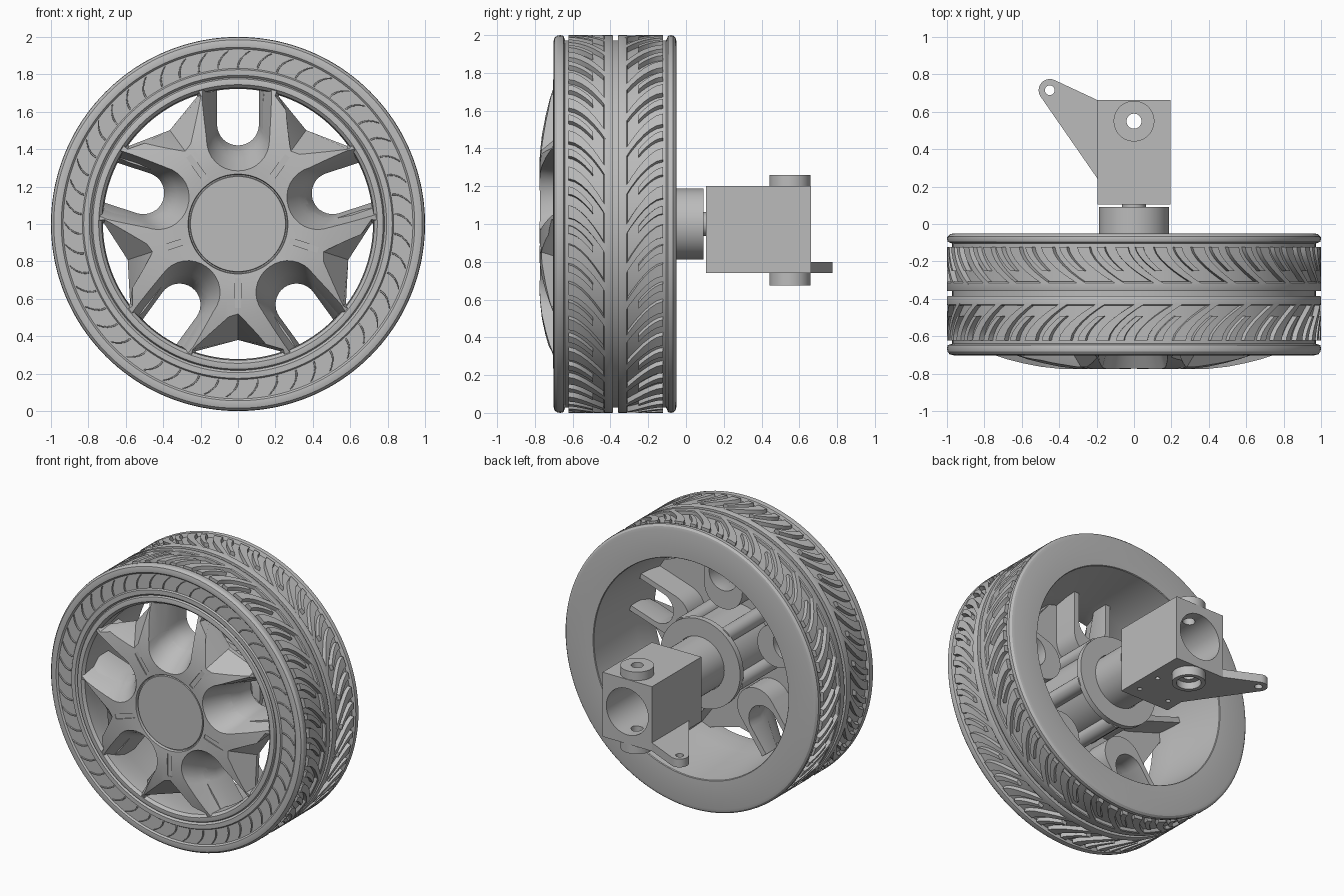
import bpy, bmesh
from math import sin, cos, pi, tau

cube = bpy.data.objects.get("Cube")
if cube:
    bpy.data.objects.remove(cube, do_unlink=True)

grey = bpy.data.materials.new("plain_grey")
grey.use_nodes = True
GREY = (0.5, 0.5, 0.5, 1)
grey.diffuse_color = GREY
grey.node_tree.nodes["Principled BSDF"].inputs["Base Color"].default_value = GREY


def polar(r, a, y, t=0.0):
    """Point on the wheel: radius r at clockwise angle a, shifted t sideways."""
    return (r * sin(a) + t * cos(a), y, 1 + r * cos(a) - t * sin(a))


def loft(bm, loops, wrap=False):
    """Skin a row of equal loops, either closed round or capped."""
    rows = [[bm.verts.new(p) for p in loop] for loop in loops]
    pairs = list(zip(rows, rows[1:])) + ([(rows[-1], rows[0])] if wrap else [])
    for a, b in pairs:
        for i in range(len(a)):
            j = (i + 1) % len(a)
            bm.faces.new((a[i], a[j], b[j], b[i]))
    if not wrap:
        bm.faces.new(rows[0])
        bm.faces.new(rows[-1][::-1])


def finish(name, bm):
    bmesh.ops.remove_doubles(bm, verts=bm.verts[:], dist=1e-5)
    bmesh.ops.recalc_face_normals(bm, faces=bm.faces[:])
    mesh = bpy.data.meshes.new(name)
    bm.to_mesh(mesh)
    bm.free()
    mesh.materials.append(grey)
    ob = bpy.data.objects.new(name, mesh)
    bpy.context.collection.objects.link(ob)
    return ob


def solid(name, parts):
    bm = bmesh.new()
    for loops in parts:
        loft(bm, loops)
    return finish(name, bm)


def revolve(name, profile, n=128):
    """Closed ring turned about the wheel axis from (radius, y) points."""
    bm = bmesh.new()
    loft(bm, [[polar(r, tau * i / n, y) for r, y in profile] for i in range(n)], True)
    return finish(name, bm)


def rod(axis, u, v, r, lo, hi, n=40):
    """Cylinder loops along y (centre x, z) or along z (centre x, y)."""
    loops = []
    for h in (lo, hi):
        ring = [(u + r * cos(tau * i / n), v + r * sin(tau * i / n)) for i in range(n)]
        loops.append([(p, h, q) if axis == "y" else (p, q, h) for p, q in ring])
    return loops


def block(x, y, z):
    return [[(a, b, h) for a, b in ((x[0], y[0]), (x[1], y[0]), (x[1], y[1]), (x[0], y[1]))]
            for h in z]


def cut(ob, cutters):
    for c in cutters:
        mod = ob.modifiers.new("cut", "BOOLEAN")
        mod.operation, mod.solver, mod.object = "DIFFERENCE", "EXACT", c
        c.hide_render = True
    bpy.context.view_layer.update()
    deps = bpy.context.evaluated_depsgraph_get()
    mesh = bpy.data.meshes.new_from_object(ob.evaluated_get(deps))
    ob.modifiers.clear()
    ob.data = mesh


# Tyre carcass with rounded shoulders and a recessed sidewall band
revolve("tyre_carcass", [
    (.78, -.055), (.965, -.05), (.985, -.055), (.998, -.068), (1, -.08), (.996, -.095),
    (.972, -.105), (.972, -.64), (.996, -.648), (1, -.665), (.997, -.683), (.985, -.697),
    (.965, -.702), (.945, -.70), (.935, -.69), (.832, -.69), (.825, -.70), (.795, -.70),
    (.78, -.685)])

# Tread: two ribs beside the middle groove, with curved fingers sweeping outward
MIDDLE = -.3725
fingers = []
for side in (-1, 1):
    def tread_y(w):
        return MIDDLE + side * w

    ribs = [(.95, .013), (.998, .013), (1, .017), (1, .058), (.995, .064), (.95, .064)]
    revolve("front_tread_rib" if side < 0 else "rear_tread_rib",
            [(r, tread_y(w)) for r, w in ribs])
    pitches = 30
    step = tau / pitches
    for k in range(pitches):
        for start, width, inner in ((0, .36, .05), (.52, .24, .12)):
            loops = []
            for i in range(7):
                w = inner + (.25 - inner) * i / 6
                v = min(1, max(0, (w - .05) / .2))
                a = (k + start + (.5 if side > 0 else 0)) * step + .22 * (1 - v) ** 1.6
                b = a + width * step * (.75 + .25 * v)
                loops.append([polar(r, ang, tread_y(w))
                              for r, ang in ((.96, a), (1, a + .004), (1, b - .004), (.96, b))])
            fingers.append(loops)
solid("tread_fingers", fingers)

# Curved sidewall ribs
ribs = []
for k in range(50):
    loops = []
    for i in range(6):
        f = i / 5
        r, a = .838 + .09 * f, tau * k / 50 + .07 * f * f
        loops.append([polar(r, a + s, y) for s, y in
                      ((-.007, -.68), (-.004, -.699), (.004, -.699), (.007, -.68))])
    ribs.append(loops)
solid("sidewall_ribs", ribs)

# Rim barrel
revolve("rim_barrel", [
    (.785, -.685), (.776, -.70), (.765, -.703), (.745, -.703), (.728, -.685), (.722, -.60),
    (.74, -.5), (.768, -.06), (.772, -.055), (.79, -.055), (.79, -.6)])

# Domed wheel face, opened by five funnels and five V-shaped windows
face = revolve("wheel_face", [
    (0, -.764), (.254, -.764), (.257, -.752), (.263, -.752), (.267, -.771), (.33, -.775),
    (.4, -.774), (.5, -.763), (.6, -.743), (.68, -.723), (.74, -.703), (.74, -.6), (0, -.6)])


def u_loop(a, bottom, half, top_half, y, top=.95, n=16):
    pts = [polar(top, a, y, -top_half)]
    for i in range(n + 1):
        g = pi * i / n
        pts.append(polar(bottom + half * (1 - sin(g)), a, y, -half * cos(g)))
    return pts + [polar(top, a, y, top_half)]


def v_loop(a, apex, half, corner, y):
    out = half * .95 / corner
    return [polar(r, a, y, t) for r, t in
            ((apex, 0), (corner, half), (.95, out), (.95, -out), (corner, -half))]


u_angles = [tau * k / 5 for k in range(5)]
v_angles = [a + pi / 5 for a in u_angles]
funnels = solid("funnel_cutter", [
    [u_loop(a, .27, .175, .275, -.80), u_loop(a, .285, .17, .265, -.77),
     u_loop(a, .35, .145, .2, -.68), u_loop(a, .42, .112, .112, -.54),
     u_loop(a, .42, .112, .112, -.3)] for a in u_angles])
windows = solid("window_cutter", [
    [v_loop(a, .445, .26, .66, -.80), v_loop(a, .62, .225, .68, -.63),
     v_loop(a, .62, .225, .68, -.3)] for a in v_angles])
slots = solid("slot_cutter", [
    [[polar(r, a, y, t) for r, t in ((.29, -.016), (.29, .016), (.45, .016), (.45, -.016))]
     for y in (-.80, -.766)] for a in v_angles])
cut(face, [funnels, windows, slots])

# Collars behind the funnels
collars = solid("funnel_collars", [
    [u_loop(a, .29, .15, .15, y, .73) for y in (-.63, -.42)] for a in u_angles])
cut(collars, [funnels])

# Hub barrel with flange, ribs and axle
revolve("hub", [(.19, -.16), (.315, -.16), (.315, -.2), (.26, -.21), (.26, -.61), (.19, -.61)], 64)
rods = []
for a in v_angles:
    x, _, z = polar(.27, a, 0)
    rods.append(rod("y", x, z, .055, -.61, -.19, 24))
solid("hub_ribs", rods)
solid("axle", [rod("y", 0, 1, .187, -.61, .092, 64)])
solid("axle_neck", [rod("y", 0, 1, .063, .08, .12)])

# Steering knuckle: bored block, pivot bosses and tie-rod arm
bore = solid("bore_cutter", [rod("y", 0, .97, .165, .25, .75, 64)])
pin = solid("pin_cutter", [rod("z", 0, .55, .04, .5, 1.4)])
recess = solid("recess_cutter", [rod("z", 0, .55, .08, .5, .725)])
screws = solid("screw_cutter", [rod("z", x, y, .016, .7, .78, 16)
                                for x in (-.12, .12) for y in (.2, .38)])
knuckle = solid("knuckle_block", [block((-.195, .195), (.105, .662), (.74, 1.2))])
cut(knuckle, [bore, pin, screws])
upper = solid("upper_boss", [rod("z", 0, .55, .109, 1.16, 1.26, 48)])
cut(upper, [pin])
lower = solid("lower_boss", [rod("z", 0, .55, .109, .675, .78, 48)])
cut(lower, [pin, recess])

EYE = (-.45, .715)
outline = [(-.19, .66), (-.19, .235)]
for i in range(13):
    g = pi * 1.2 - (pi * .83) * i / 12
    outline.append((EYE[0] + .06 * cos(g), EYE[1] + .06 * sin(g)))
arm = solid("steering_arm", [[[(x, y, z) for x, y in outline] for z in (.741, .80)]])
eye = solid("eye_cutter", [rod("z", *EYE, .026, .6, .9, 24)])
cut(arm, [eye])

# Remove cutters, then smooth the curved surfaces
for ob in list(bpy.data.objects):
    if ob.name.endswith("_cutter"):
        bpy.data.objects.remove(ob, do_unlink=True)
bpy.ops.object.select_all(action="DESELECT")
for ob in bpy.context.collection.objects:
    if ob.type == "MESH":
        ob.select_set(True)
        bpy.context.view_layer.objects.active = ob
bpy.ops.object.shade_smooth_by_angle(angle=.5)
